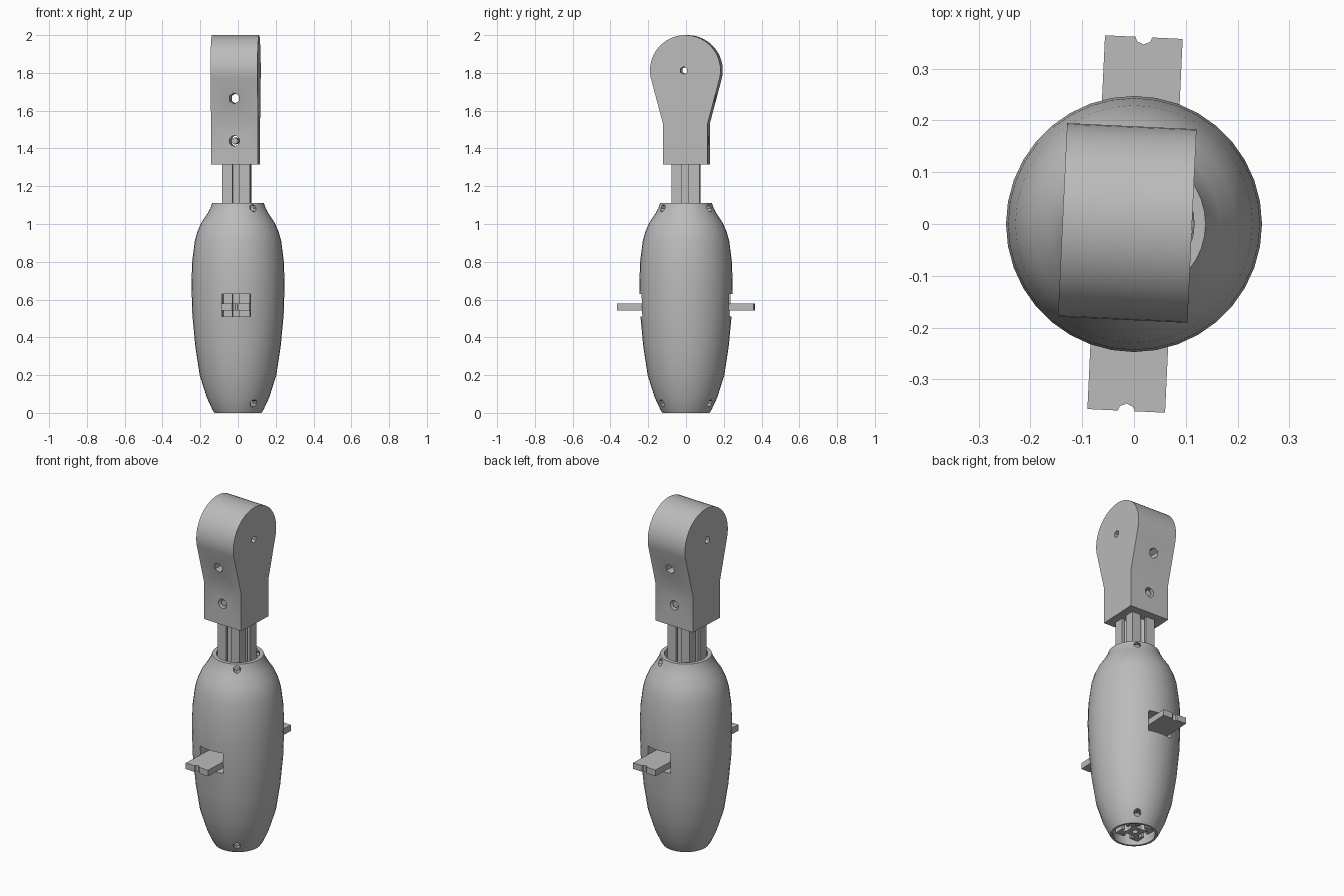
import bpy, bmesh, math
from mathutils import Vector, Matrix

if "Cube" in bpy.data.objects:
    bpy.data.objects.remove(bpy.data.objects["Cube"], do_unlink=True)

GREY = (0.5, 0.5, 0.5, 1)
mat = bpy.data.materials.new("plain grey")
mat.use_nodes = True
mat.diffuse_color = GREY
mat.node_tree.nodes["Principled BSDF"].inputs["Base Color"].default_value = GREY

TWIST = Matrix.Rotation(math.radians(-2.7), 4, 'Z')
HEAD = Matrix.Translation((-0.013, 0.002, 0)) @ TWIST
SHAFT = Matrix.Translation((-0.007, 0, 0)) @ TWIST
BAR = Matrix.Translation((0.002, 0, 0)) @ TWIST


def finish(bm, name, matrix=Matrix()):
    bmesh.ops.recalc_face_normals(bm, faces=bm.faces)
    bm.transform(matrix)
    mesh = bpy.data.meshes.new(name)
    bm.to_mesh(mesh)
    bm.free()
    mesh.materials.append(mat)
    obj = bpy.data.objects.new(name, mesh)
    bpy.context.collection.objects.link(obj)
    return obj


def box(name, center, size, matrix):
    bm = bmesh.new()
    bmesh.ops.create_cube(bm, size=1, matrix=Matrix.Translation(center) @ Matrix.Diagonal((*size, 1)))
    return finish(bm, name, matrix)


def rod(name, center, axis, radius, length, sides, matrix=Matrix()):
    bm = bmesh.new()
    turn = Vector(axis).to_track_quat('Z', 'Y').to_matrix().to_4x4()
    bmesh.ops.create_cone(bm, cap_ends=True, segments=sides, radius1=radius, radius2=radius,
                          depth=length, matrix=Matrix.Translation(center) @ turn)
    return finish(bm, name, matrix)


def extrude(name, points, offset, matrix):
    bm = bmesh.new()
    face = bm.faces.new([bm.verts.new(p) for p in points])
    new = bmesh.ops.extrude_face_region(bm, geom=[face])["geom"]
    bmesh.ops.translate(bm, vec=offset, verts=[v for v in new if isinstance(v, bmesh.types.BMVert)])
    return finish(bm, name, matrix)


def cut(obj, cutters):
    for c in cutters:
        c.hide_render = True
        mod = obj.modifiers.new("cut", 'BOOLEAN')
        mod.operation, mod.solver, mod.object = 'DIFFERENCE', 'EXACT', c
    bpy.context.view_layer.update()
    graph = bpy.context.evaluated_depsgraph_get()
    mesh = bpy.data.meshes.new_from_object(obj.evaluated_get(graph))
    obj.modifiers.clear()
    obj.data = mesh
    for c in cutters:
        bpy.data.objects.remove(c, do_unlink=True)


def smooth(obj):
    bpy.ops.object.select_all(action='DESELECT')
    obj.select_set(True)
    bpy.context.view_layer.objects.active = obj
    bpy.ops.object.shade_smooth_by_angle(angle=math.radians(30))


# Hollow turned body
profile = [(.113, 0), (.125, 0), (.137, .02), (.165, .08), (.203, .2), (.226, .35), (.242, .52),
           (.247, .68), (.243, .8), (.229, .91), (.215, .96), (.195, 1.005), (.165, 1.05),
           (.146, 1.085), (.138, 1.11), (.116, 1.11)]
bm = bmesh.new()
ring = [bm.verts.new((r, 0, z)) for r, z in profile]
edges = [bm.edges.new((a, b)) for a, b in zip(ring, ring[1:] + ring[:1])]
bmesh.ops.spin(bm, geom=ring + edges, cent=(0, 0, 0), axis=(0, 0, 1), angle=math.tau, steps=36)
bmesh.ops.remove_doubles(bm, verts=bm.verts, dist=1e-4)
body = finish(bm, "body")

# Side windows and screw holes in the body
cutters = [box("window_cutter", (0, 0, .57), (.152, .7, .12), BAR)]
for z in (.05, 1.083):
    for side in (1, -1):
        a = side * math.radians(57)
        d = Vector((math.cos(a), math.sin(a), 0))
        cutters.append(rod("screw_cutter", d * .15 + Vector((0, 0, z)), d, .02, .12, 8))
cut(body, cutters)
smooth(body)

# Slotted square shaft, one quarter of its section repeated
quarter = [(.018, .04), (.045, .058), (.018, .058), (.018, .074),
           (.074, .074), (.074, .018), (.058, .018), (.058, .045), (.04, .018)]
section = []
for i in range(4):
    turn = Matrix.Rotation(-i * math.pi / 2, 3, 'Z')
    section += [turn @ Vector((x, y, .02)) for x, y in quarter]
shaft = extrude("slotted_shaft", section, (0, 0, 1.32), SHAFT)
cut(shaft, [rod("bore_cutter", (0, 0, .1), (0, 0, 1), .016, .3, 12, SHAFT)])

# Rounded head block
r, zc = .187, 1.813
start = math.radians(-12)
outline = [(.118, 1.315), (.118, 1.53)]
steps = 30
for i in range(steps + 1):
    a = start + (math.pi - 2 * start) * i / steps
    outline.append((r * math.cos(a), zc + r * math.sin(a)))
outline += [(-.118, 1.53), (-.118, 1.315)]
head = extrude("head", [(-.125, y, z) for y, z in outline], (.25, 0, 0), HEAD)
cut(head, [rod("pivot_cutter", (0, -.008, 1.813), (1, 0, 0), .02, .5, 6, HEAD),
           rod("upper_hole_cutter", (0, 0, 1.665), (0, 1, 0), .029, .6, 6, HEAD),
           rod("lower_hole_cutter", (0, 0, 1.44), (0, 1, 0), .028, .6, 12, HEAD)])
smooth(head)

# Recessed bolt in the lower head hole
bolt = rod("head_bolt", (0, 0, 1.44), (0, 1, 0), .018, .215, 10, HEAD)
smooth(bolt)

# Flat cross bar with notched ends
bar = box("cross_bar", (0, 0, .56), (.15, .722, .036), BAR)
cut(bar, [rod("notch_cutter", (0, s * .365, .56), (0, 0, 1), .018, .1, 8, BAR) for s in (1, -1)])
